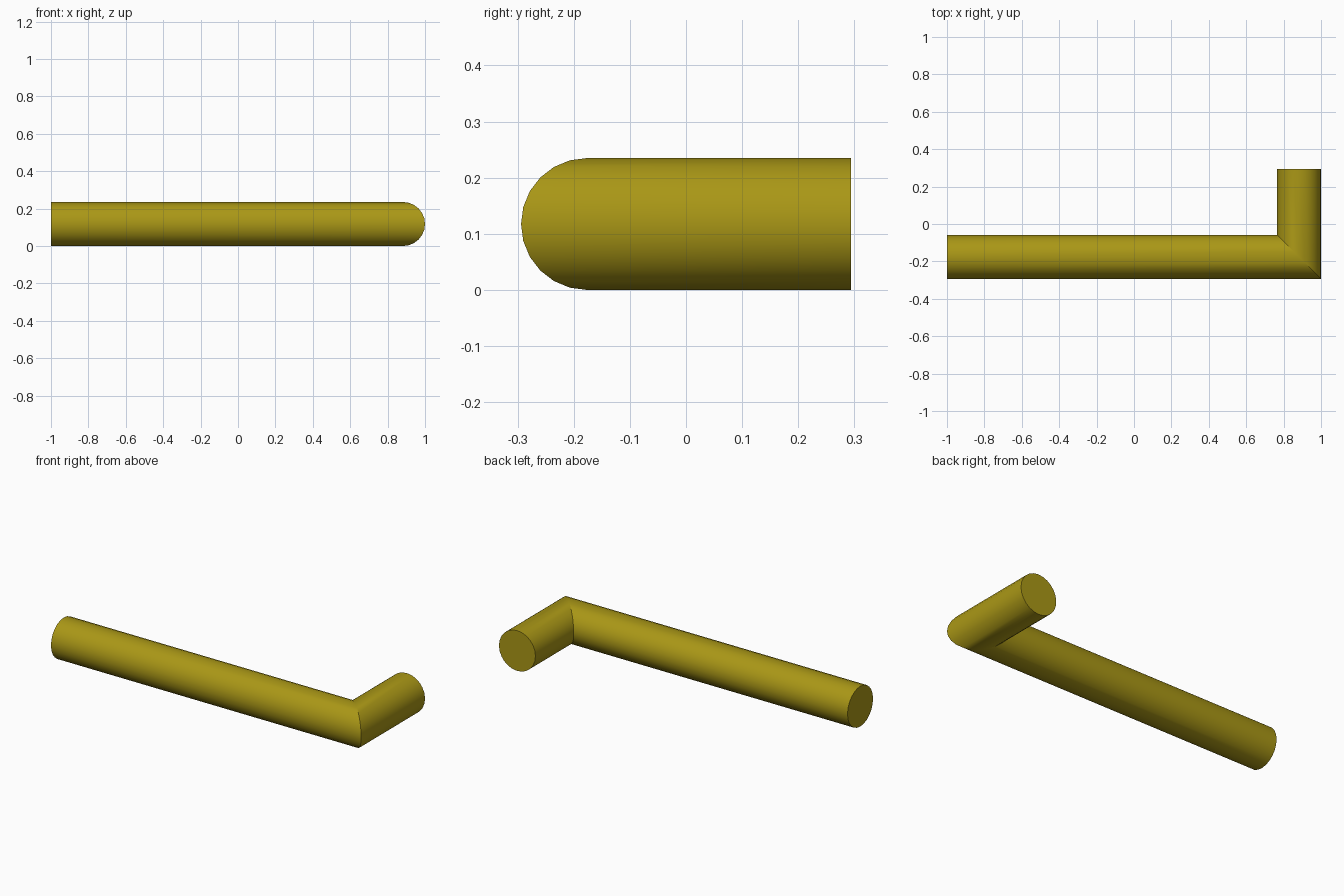
import bpy, bmesh, math

if "Cube" in bpy.data.objects:
    bpy.data.objects.remove(bpy.data.objects["Cube"])

R = 0.1175           # rod radius
SIDES = 24
CX, CY = 0.8825, -0.1765   # corner where the two rod axes meet

# cross-section: u is the offset towards the outside of the bend
profile = [(R * math.cos(2 * math.pi * i / SIDES),
            R + R * math.sin(2 * math.pi * i / SIDES)) for i in range(SIDES)]

bm = bmesh.new()

# rings: free end of long arm, mitred corner, free end of short arm
rings = [
    [bm.verts.new((-1.0, CY - u, z)) for u, z in profile],
    [bm.verts.new((CX + u, CY - u, z)) for u, z in profile],
    [bm.verts.new((CX + u, 0.294, z)) for u, z in profile],
]

# tube walls
for a, b in zip(rings, rings[1:]):
    for i in range(SIDES):
        j = (i + 1) % SIDES
        bm.faces.new((a[i], a[j], b[j], b[i]))

# flat end caps
bm.faces.new(rings[0])
bm.faces.new(rings[-1])
bmesh.ops.recalc_face_normals(bm, faces=bm.faces)

mesh = bpy.data.meshes.new("bent_rod")
bm.to_mesh(mesh)
bm.free()
rod = bpy.data.objects.new("bent_rod", mesh)
bpy.context.collection.objects.link(rod)

# mustard yellow material
mat = bpy.data.materials.new("mustard")
mat.diffuse_color = (0.40, 0.31, 0.008, 1)
mat.use_nodes = True
mat.node_tree.nodes["Principled BSDF"].inputs["Base Color"].default_value = mat.diffuse_color
mesh.materials.append(mat)

# smooth walls, sharp caps and mitre
bpy.context.view_layer.objects.active = rod
rod.select_set(True)
bpy.ops.object.shade_smooth_by_angle(angle=math.radians(30))
